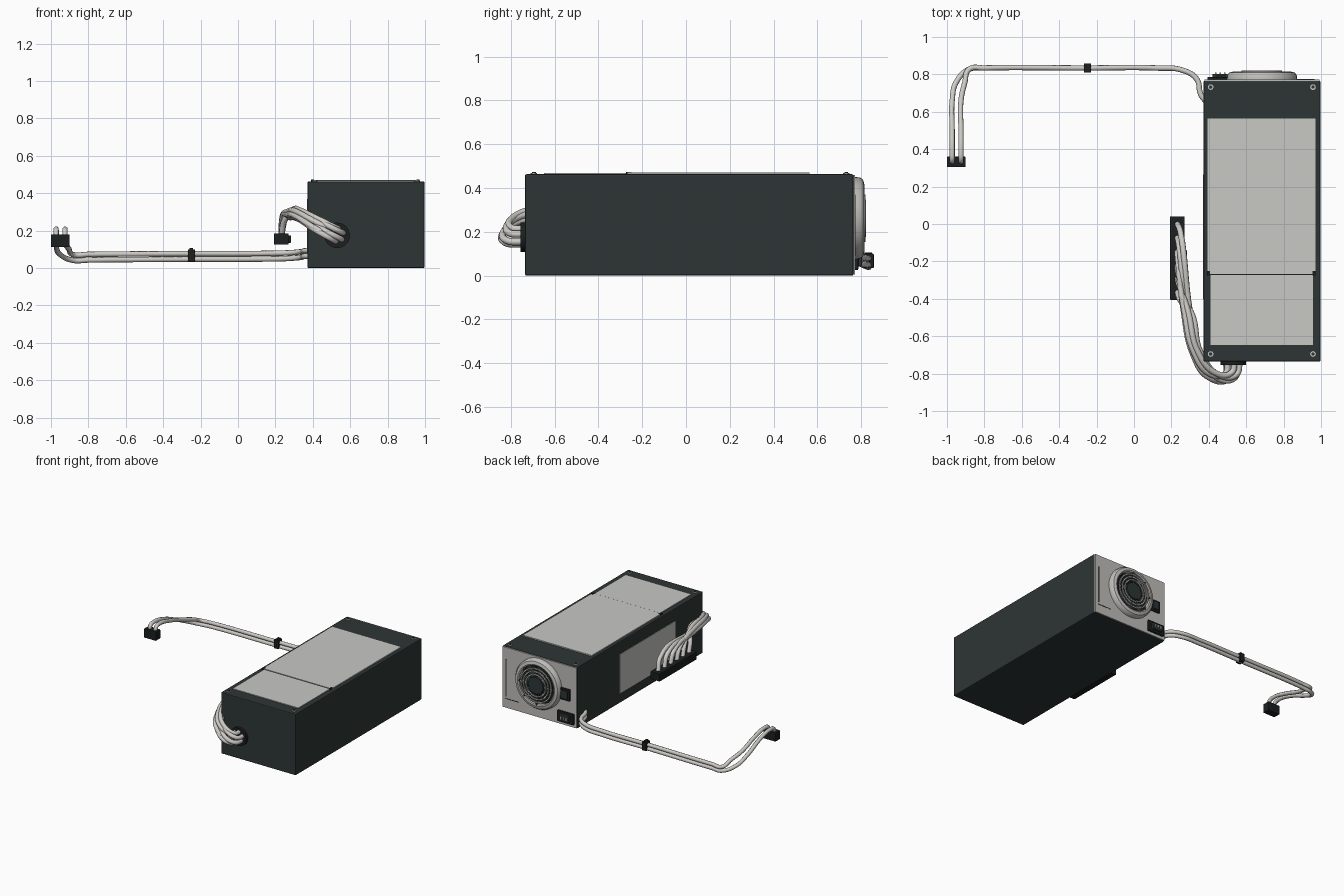
import bpy, bmesh, math
from mathutils import Matrix, Vector

old = bpy.data.objects.get("Cube")
if old:
    bpy.data.objects.remove(old, do_unlink=True)


def material(name, r, g, b):
    m = bpy.data.materials.new(name)
    m.use_nodes = True
    m.diffuse_color = (r, g, b, 1)
    bsdf = next(n for n in m.node_tree.nodes if n.type == 'BSDF_PRINCIPLED')
    bsdf.inputs["Base Color"].default_value = (r, g, b, 1)
    bsdf.inputs["Roughness"].default_value = 0.6
    return m


CASE = material("dark_case", .026, .036, .035)
BLACK = material("black_plastic", .011, .014, .014)
LABEL = material("pale_label", .58, .58, .56)
STEEL = material("bare_steel", .52, .51, .49)
WIRE = material("wire_sleeve", .62, .60, .57)


def finish(name, bm, mat, smooth=False):
    me = bpy.data.meshes.new(name)
    bmesh.ops.recalc_face_normals(bm, faces=bm.faces)
    bm.to_mesh(me)
    bm.free()
    me.materials.append(mat)
    ob = bpy.data.objects.new(name, me)
    bpy.context.collection.objects.link(ob)
    if smooth:
        bpy.ops.object.select_all(action='DESELECT')
        ob.select_set(True)
        bpy.context.view_layer.objects.active = ob
        bpy.ops.object.shade_smooth_by_angle(angle=math.radians(35))
    return ob


def box(name, x, y, z, mat, bevel=0):
    """Box from (min, max) pairs on each axis."""
    bm = bmesh.new()
    bmesh.ops.create_cube(bm, size=1)
    for v in bm.verts:
        v.co = Vector([(a + b) / 2 + c * (b - a) for c, (a, b) in zip(v.co, (x, y, z))])
    if bevel:
        bmesh.ops.bevel(bm, geom=bm.edges[:], offset=bevel, segments=2,
                        profile=0.5, affect='EDGES')
    return finish(name, bm, mat)


def lathe(name, profile, centre, axis, mat, steps=40):
    """Spin (radius, height) points about an axis through centre."""
    bm = bmesh.new()
    verts = [bm.verts.new((r, 0, h)) for r, h in profile]
    edges = [bm.edges.new(p) for p in zip(verts, verts[1:])]
    bmesh.ops.spin(bm, geom=verts + edges, cent=(0, 0, 0), axis=(0, 0, 1),
                   angle=math.tau, steps=steps)
    bmesh.ops.remove_doubles(bm, verts=bm.verts, dist=1e-5)
    rot = Vector((0, 0, 1)).rotation_difference(Vector(axis)).to_matrix().to_4x4()
    bm.transform(Matrix.Translation(centre) @ rot)
    return finish(name, bm, mat, True)


def disc(name, radius, depth, centre, axis, mat, steps=32):
    return lathe(name, [(0, 0), (radius, 0), (radius, depth), (0, depth)],
                 centre, axis, mat, steps)


def wire(name, points, radius=.015):
    cu = bpy.data.curves.new(name, 'CURVE')
    cu.dimensions = '3D'
    cu.bevel_depth, cu.bevel_resolution, cu.resolution_u = radius, 2, 8
    cu.use_fill_caps = True
    sp = cu.splines.new('BEZIER')
    sp.bezier_points.add(len(points) - 1)
    for bp, p in zip(sp.bezier_points, points):
        bp.co = p
        bp.handle_left_type = bp.handle_right_type = 'AUTO'
    cu.materials.append(WIRE)
    ob = bpy.data.objects.new(name, cu)
    bpy.context.collection.objects.link(ob)
    bpy.ops.object.select_all(action='DESELECT')
    ob.select_set(True)
    bpy.context.view_layer.objects.active = ob
    bpy.ops.object.convert(target='MESH')


# Case and rear plate
X0, X1, Y0, Y1, TOP = .372, .997, -.735, .765, .463
box("case", (X0, X1), (Y0, Y1), (0, TOP), CASE, .006)
box("rear_plate", (X0 + .004, X1 - .004), (Y1 - .002, Y1 + .008), (.004, TOP - .004), STEEL)
REAR = Y1 + .008

# Labels on the lid and the side
box("lid_label_rear", (.393, .970), (-.268, .564), (TOP - .002, TOP + .008), LABEL)
box("lid_label_front", (.408, .958), (-.648, -.274), (TOP - .002, TOP + .005), LABEL)
box("label_seam", (.393, .970), (-.277, -.268), (TOP - .002, TOP + .004), BLACK)
for x in (.397, .962):
    box("seam_tab", (x - .008, x + .008), (-.275, -.25), (TOP, TOP + .010), BLACK)
box("side_label", (X0 - .004, X0 + .002), (-.40, .265), (.075, .37), LABEL)

# Lid screws
for x in (.41, .957):
    for y in (-.695, .732):
        disc("screw_washer", .015, .006, (x, y, TOP - .001), (0, 0, 1), LABEL, 20)
        disc("screw_head", .009, .010, (x, y, TOP - .001), (0, 0, 1), CASE, 16)

# Fan with domed grille on the rear
FX, FZ = .684, .262
OUT = (0, 1, 0)
fan = (FX, REAR, FZ)
lathe("fan_bezel", [(.188, 0), (.186, .022), (.176, .036), (.155, .042), (.146, .038),
                    (.146, 0)], fan, OUT, STEEL)
disc("fan_recess", .147, .006, fan, OUT, BLACK)
disc("fan_hub", .062, .046, fan, OUT, CASE)
for r, h in ((.082, .044), (.104, .042), (.126, .039)):
    w = .0045
    lathe("grille_ring", [(r - w, h - w), (r + w, h - w), (r + w, h + w),
                          (r - w, h + w), (r - w, h - w)], fan, OUT, STEEL)
for i in range(8):
    # Radial grille bars and the blades beneath them
    turn = Matrix.Translation(fan) @ Matrix.Rotation(math.tau * i / 8, 4, 'Y')
    bar = box("grille_spoke", (.058, .150), (.033, .041), (-.006, .006), CASE)
    bar.data.transform(turn)
    blade = box("fan_blade", (.055, .138), (.014, .018), (-.026, .026), CASE)
    blade.data.transform(turn @ Matrix.Rotation(math.radians(25), 4, 'X'))

# Power switch
box("switch_frame", (.425, .505), (REAR - .002, REAR + .012), (.195, .285), BLACK, .004)
rocker = box("switch_rocker", (.440, .490), (REAR, REAR + .022), (.210, .270), CASE, .004)

# Mains inlet
box("inlet_frame", (.392, .528), (REAR - .002, REAR + .014), (.025, .108), BLACK, .004)
box("inlet_core", (.420, .500), (REAR, REAR + .030), (.042, .092), CASE, .004)
for x in (.436, .460, .484):
    box("inlet_pin", (x - .004, x + .004), (REAR, REAR + .036), (.058, .078), STEEL)

# Thin slots in the rear plate
box("rear_slot_upright", (.960, .965), (REAR - .001, REAR + .002), (.09, .37), CASE)
box("rear_slot_level", (.860, .965), (REAR - .001, REAR + .002), (.07, .075), CASE)

# Front grommet and main wire bundle
disc("grommet", .068, .022, (.53, Y0 + .002, .175), (0, -1, 0), BLACK)
ENDS = 6
for i in range(ENDS):
    a = math.tau * i / ENDS + .3
    c, s = math.cos(a), math.sin(a)
    end = -.365 + i * .073
    wire("main_wire", [
        (.53 + .038 * c, Y0, .178 + .036 * s),
        (.515 + .034 * c, -.81 + .016 * s, .184 + .034 * s),
        (.43 + .030 * c, -.815 + .018 * s, .228 + .032 * s),
        (.335 + .022 * c, -.69 + .01 * s, .282 + .024 * s),
        (.285 + .020 * c, -.47, .290 + .020 * s),
        (.243 + .008 * c, end - .045, .258),
        (.232, end, .175)], .016)

# Main connector with latch
box("main_connector", (.192, .270), (-.405, .04), (.125, .185), BLACK, .004)
box("connector_latch", (.266, .284), (-.22, -.14), (.135, .175), BLACK, .003)

# Side lead: a pair of wires, tie and end connector
for d, ex in ((.015, -.925), (-.015, -.972)):
    wire("side_wire", [
        (.385, .655, .078 + d), (.358, .69, .078 + d), (.335, .775, .072 + d),
        (.26, .822, .066 + d), (.12, .834, .063 + d), (-.25, .834, .062 + d),
        (-.80, .834, .058 + d), (-.88, .828, .056 + d),
        (ex + .020, .755, .088 + d), (ex, .66, .125 + d / 2),
        (ex, .50, .185), (ex, .385, .208), (ex, .343, .198), (ex, .333, .165)], .0145)
box("cable_tie", (-.268, -.230), (.810, .858), (.034, .100), BLACK, .004)
box("tie_tail", (-.258, -.240), (.815, .850), (.095, .106), BLACK)
box("lead_connector", (-1.0, -.900), (.304, .360), (.112, .180), BLACK, .004)
